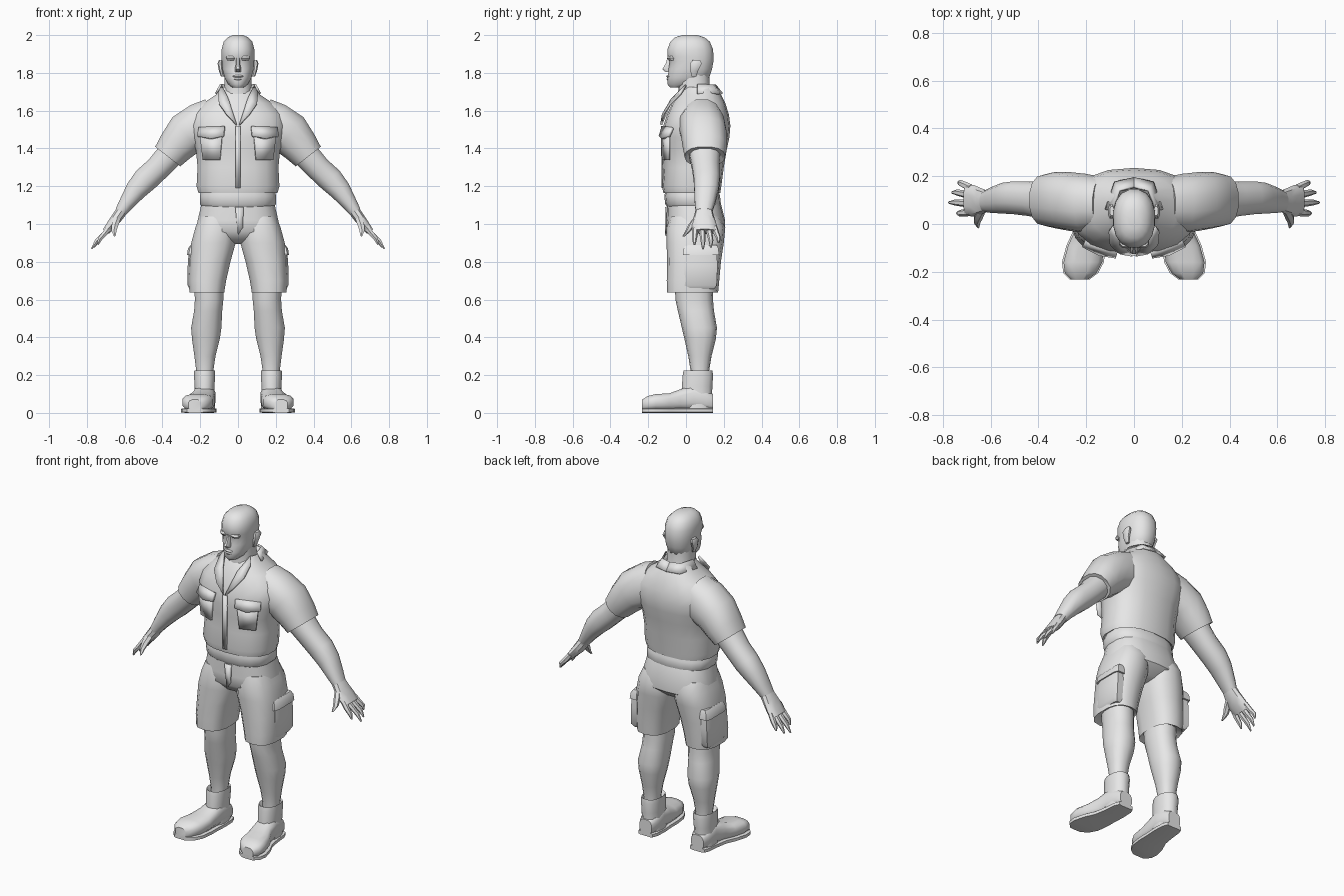
import bpy, bmesh, math
from mathutils import Vector as V

grey = bpy.data.materials.new("plain_grey")
grey.diffuse_color = (0.8, 0.8, 0.8, 1)


def finish(name, bm, mirror=False, angle=42):
    bmesh.ops.recalc_face_normals(bm, faces=bm.faces)
    me = bpy.data.meshes.new(name)
    bm.to_mesh(me)
    bm.free()
    me.materials.append(grey)
    me.shade_smooth()
    me.set_sharp_from_angle(angle=math.radians(angle))
    ob = bpy.data.objects.new(name, me)
    bpy.context.collection.objects.link(ob)
    if mirror:
        ob.modifiers.new("mirror", 'MIRROR').use_mirror_merge = False
    return ob


def loft(name, rings, n=14, mirror=False, e=2.3, angle=42):
    """Skin a list of superellipse rings given as (centre, half axis, half axis)."""
    bm = bmesh.new()
    loops = []
    for c, u, v in rings:
        loop = []
        for i in range(n):
            t = 2 * math.pi * (i + 0.5) / n
            a, b = math.cos(t), math.sin(t)
            a = math.copysign(abs(a) ** (2 / e), a)
            b = math.copysign(abs(b) ** (2 / e), b)
            loop.append(bm.verts.new(V(c) + V(u) * a + V(v) * b))
        loops.append(loop)
    for p, q in zip(loops, loops[1:]):
        for i in range(n):
            j = (i + 1) % n
            bm.faces.new((p[i], p[j], q[j], q[i]))
    bm.faces.new(loops[0])
    bm.faces.new(loops[-1])
    return finish(name, bm, mirror, angle)


def stack(name, rows, **kw):
    """Level rings: z, centre x, half width, front y, back y."""
    return loft(name, [((cx, (f + b) / 2, z), (w, 0, 0), (0, (b - f) / 2, 0))
                       for z, cx, w, f, b in rows], **kw)


def limb(name, rows, **kw):
    """Rings along an arm path: x, y, z, half height, half depth."""
    pts = [V(r[:3]) for r in rows]
    rings = []
    for i, r in enumerate(rows):
        d = pts[min(i + 1, len(pts) - 1)] - pts[max(i - 1, 0)]
        d = V((d.x, 0, d.z)).normalized()
        rings.append((pts[i], V((-d.z, 0, d.x)) * r[3], (0, r[4], 0)))
    return loft(name, rings, mirror=True, **kw)


def plate(name, pts, thick, mirror=True):
    """Thin folded cloth panel."""
    bm = bmesh.new()
    bm.faces.new([bm.verts.new(p) for p in pts])
    bmesh.ops.triangulate(bm, faces=bm.faces)
    ob = finish(name, bm, mirror)
    m = ob.modifiers.new("thickness", 'SOLIDIFY')
    m.thickness, m.offset = thick, 0
    return ob


# Head and face
stack("head", [(1.722, 0, .03, -.085, .02), (1.74, 0, .053, -.1, .08),
               (1.775, 0, .073, -.098, .125), (1.82, 0, .084, -.094, .14),
               (1.86, 0, .087, -.088, .147), (1.885, 0, .089, -.1, .148),
               (1.925, 0, .088, -.1, .145), (1.965, 0, .077, -.085, .128),
               (1.988, 0, .055, -.06, .1), (2.0, 0, .028, -.02, .06)], n=16)
stack("nose", [(1.88, 0, .01, -.1, -.06), (1.85, 0, .011, -.108, -.06),
               (1.82, 0, .018, -.128, -.06), (1.805, 0, .016, -.11, -.06)], n=8)
stack("brow", [(1.89, .035, .026, -.096, -.05), (1.878, .035, .03, -.102, -.05),
               (1.866, .035, .024, -.092, -.05)], n=8, mirror=True)
stack("lips", [(1.79, 0, .022, -.1, -.06), (1.782, 0, .03, -.107, -.06),
               (1.775, 0, .024, -.101, -.06), (1.768, 0, .026, -.105, -.06),
               (1.758, 0, .016, -.1, -.06)], n=8)
stack("ear", [(1.78, .082, .008, .03, .055), (1.81, .09, .012, .022, .065),
              (1.85, .096, .013, .02, .085), (1.868, .092, .01, .035, .075)],
      n=8, mirror=True)
stack("neck", [(1.58, 0, .1, -.06, .15), (1.66, 0, .084, -.045, .14),
               (1.72, 0, .074, -.04, .125), (1.79, 0, .072, -.045, .125)])

# Shirt
stack("shirt_body", [(1.18, 0, .19, -.1, .16), (1.165, 0, .212, -.12, .182),
                     (1.2, 0, .222, -.127, .187), (1.3, 0, .217, -.12, .2),
                     (1.39, 0, .225, -.122, .215), (1.46, 0, .25, -.126, .23),
                     (1.52, 0, .262, -.12, .235), (1.58, 0, .245, -.1, .227),
                     (1.64, 0, .185, -.073, .208), (1.685, 0, .118, -.045, .185),
                     (1.725, 0, .09, -.01, .155), (1.7, 0, .075, .0, .13)], n=18, e=2.4)
limb("sleeve", [(.13, .085, 1.54, .13, .11), (.2, .085, 1.515, .128, .125),
                (.275, .095, 1.475, .118, .123), (.33, .1, 1.41, .1, .118),
                (.372, .1, 1.357, .086, .108), (.362, .1, 1.369, .07, .085)])
plate("collar", [(.008, -.132, 1.525), (.05, -.075, 1.66), (.085, .0, 1.735),
                 (.105, -.03, 1.69), (.1, -.085, 1.635), (.06, -.122, 1.58)], .012)
plate("back_collar", [(0, .155, 1.735), (.06, .14, 1.735), (.09, .06, 1.74),
                      (.118, .06, 1.69), (.08, .175, 1.69), (0, .192, 1.69)], .01)
plate("chest_pocket", [(.085, -.128, 1.46), (.2, -.09, 1.46),
                       (.185, -.09, 1.34), (.095, -.122, 1.34)], .012)
plate("pocket_flap", [(.07, -.122, 1.515), (.205, -.07, 1.51), (.215, -.09, 1.465),
                      (.145, -.126, 1.452), (.075, -.137, 1.465)], .016)
plate("shirt_placket", [(-.014, -.128, 1.52), (.014, -.128, 1.52),
                        (.014, -.126, 1.19), (-.014, -.126, 1.19)], .008, False)

# Arms and hands
limb("arm", [(.3, .095, 1.43, .075, .085), (.37, .1, 1.355, .073, .082),
             (.425, .105, 1.295, .068, .074), (.49, .11, 1.235, .069, .071),
             (.54, .108, 1.18, .059, .066), (.59, .1, 1.11, .042, .055),
             (.62, .095, 1.065, .033, .045)], n=12)
limb("palm", [(.612, .095, 1.075, .032, .044), (.64, .095, 1.035, .03, .055),
              (.67, .097, .995, .027, .066), (.7, .1, .96, .02, .066)], n=10)
for i, (y0, y1, x, z) in enumerate([(.05, .045, .742, .89), (.083, .09, .775, .868),
                                    (.117, .132, .762, .876), (.15, .172, .735, .9)]):
    limb(f"finger_{i + 1}", [(.68, y0, .985, .016, .016), (.705, (y0 + y1) / 2, .95, .016, .016),
                             ((x + .705) / 2 + .008, y1, (z + .95) / 2, .013, .013),
                             (x, y1, z, .004, .005)], n=6, e=2)
limb("thumb", [(.635, .07, 1.04, .02, .025), (.65, .035, 1.0, .021, .02),
               (.657, .012, .965, .016, .015), (.652, -.012, .935, .005, .007)], n=6, e=2)

# Shorts
stack("waistband", [(1.19, 0, .19, -.105, .165), (1.15, 0, .205, -.115, .18),
                    (1.105, 0, .203, -.11, .185), (1.09, 0, .19, -.1, .175)], n=18, e=2.5)
stack("shorts_hips", [(1.13, 0, .19, -.1, .175), (1.1, 0, .197, -.1, .187),
                      (1.02, 0, .216, -.104, .207), (.96, 0, .225, -.102, .207),
                      (.91, 0, .17, -.06, .15), (.895, 0, .1, -.01, .1)], n=18, e=2.6)
stack("shorts_leg", [(1.04, .115, .09, -.085, .18), (.98, .118, .11, -.103, .208),
                     (.9, .13, .12, -.103, .2), (.8, .148, .11, -.1, .185),
                     (.7, .162, .101, -.102, .176), (.638, .165, .094, -.1, .17),
                     (.655, .163, .075, -.07, .14)], mirror=True, e=2.6)
stack("cargo_pocket", [(.655, .235, .02, .0, .15), (.675, .24, .028, -.012, .165),
                       (.78, .237, .03, -.012, .17), (.855, .235, .027, -.005, .165)],
      n=8, mirror=True, e=5)
stack("cargo_flap", [(.835, .237, .034, -.02, .178), (.87, .236, .03, -.015, .175),
                     (.89, .23, .02, -.005, .165)], n=8, mirror=True, e=5)
plate("shorts_fly", [(-.015, -.107, 1.09), (.03, -.107, 1.09),
                     (.025, -.108, .98), (0, -.106, .94)], .008, False)

# Bare legs
stack("leg", [(.72, .155, .08, -.06, .14), (.6, .153, .077, -.056, .143),
              (.54, .158, .076, -.043, .148), (.45, .168, .082, -.022, .164),
              (.39, .17, .075, -.008, .158), (.3, .175, .057, .012, .135),
              (.22, .176, .046, .025, .122), (.17, .176, .046, .025, .122)], mirror=True)

# Boots: shaft, foot and sole
stack("boot_shaft", [(.2, .177, .042, .01, .115), (.225, .177, .056, -.015, .142),
                     (.2, .177, .058, -.02, .146), (.14, .177, .054, -.024, .142),
                     (.08, .177, .055, -.03, .14), (.02, .177, .058, -.03, .142)], mirror=True, n=12)
foot = [(.142, .176, .042, .1), (.11, .176, .055, .12), (.04, .178, .06, .15),
        (-.03, .186, .064, .125), (-.09, .2, .078, .103), (-.16, .214, .083, .1),
        (-.205, .223, .068, .088), (-.232, .228, .036, .07)]
loft("boot_foot", [((x, y, h / 2 + .006), (w, 0, 0), (0, 0, h / 2 - .005))
                   for y, x, w, h in foot], n=12, e=2.8, mirror=True)
loft("boot_sole", [((x, y, .0125), (w + .007, 0, 0), (0, 0, .0125))
                   for y, x, w, h in foot], n=8, e=6, mirror=True)
